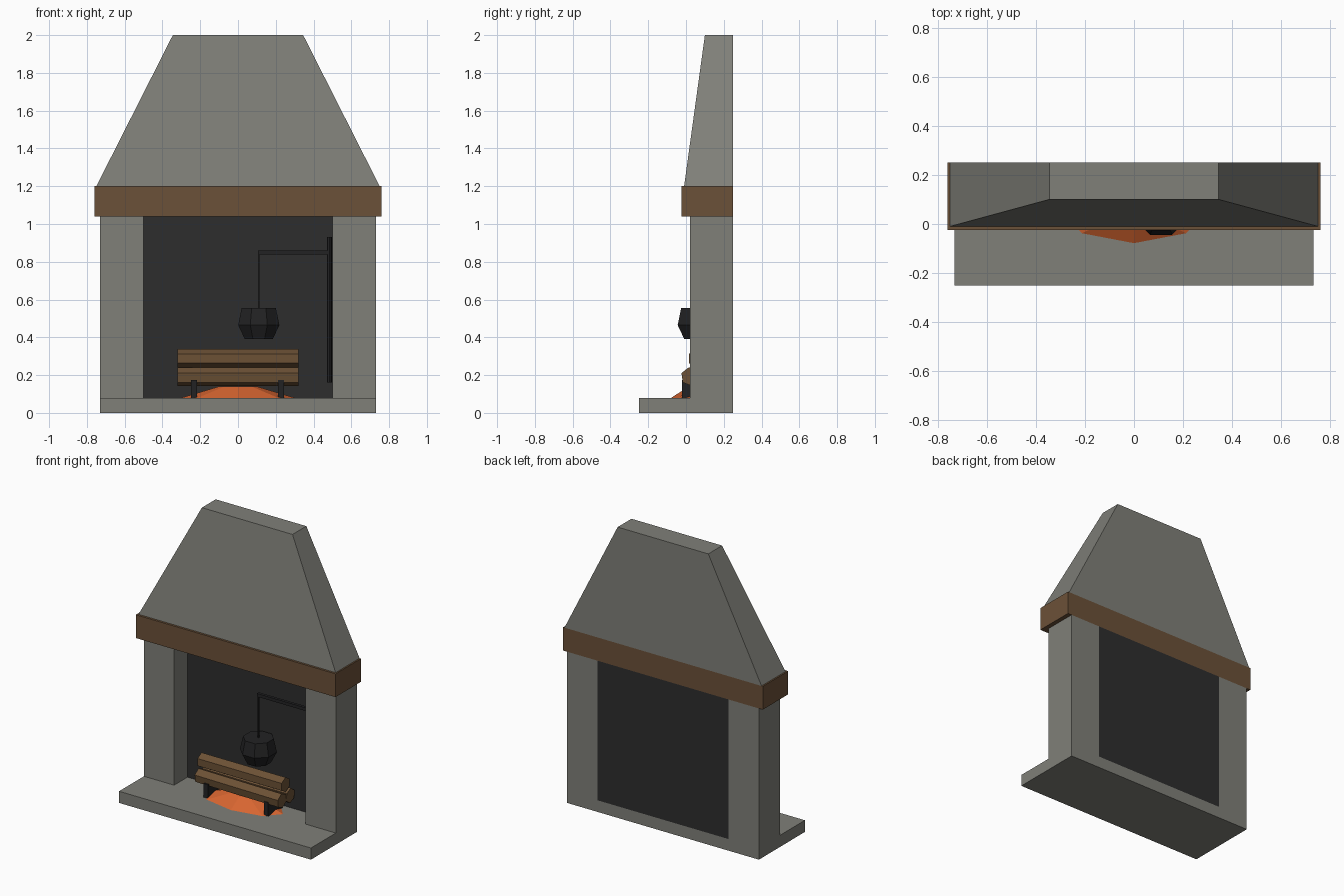
import bpy, math
from mathutils import Matrix

if "Cube" in bpy.data.objects:
    bpy.data.objects.remove(bpy.data.objects["Cube"])


def material(name, color):
    m = bpy.data.materials.new(name)
    m.diffuse_color = (*color, 1)
    m.use_nodes = True
    m.node_tree.nodes["Principled BSDF"].inputs["Base Color"].default_value = m.diffuse_color
    return m


STONE = material("grey stone", (0.215, 0.215, 0.19))
WOOD = material("mantel wood", (0.148, 0.082, 0.04))
LOG = material("log wood", (0.15, 0.083, 0.036))
SOOT = material("sooty wall", (0.027, 0.027, 0.027))
IRON = material("black iron", (0.016, 0.016, 0.017))
EMBER = material("glowing ember", (0.68, 0.13, 0.03))


def mesh_object(name, verts, faces, mat):
    me = bpy.data.meshes.new(name)
    me.from_pydata(verts, [], faces)
    me.materials.append(mat)
    ob = bpy.data.objects.new(name, me)
    bpy.context.collection.objects.link(ob)
    return ob


def loft(name, rings, mat):
    """Skin a stack of equal-sized rings, listed counter-clockwise from the bottom."""
    n = len(rings[0])
    faces = [tuple(reversed(range(n)))]
    for r in range(len(rings) - 1):
        for i in range(n):
            j = (i + 1) % n
            faces.append((r * n + i, r * n + j, (r + 1) * n + j, (r + 1) * n + i))
    top = (len(rings) - 1) * n
    faces.append(tuple(range(top, top + n)))
    return mesh_object(name, [v for ring in rings for v in ring], faces, mat)


def rect(x0, x1, y0, y1, z):
    return [(x0, y0, z), (x1, y0, z), (x1, y1, z), (x0, y1, z)]


def box(name, x0, x1, y0, y1, z0, z1, mat):
    return loft(name, [rect(x0, x1, y0, y1, z0), rect(x0, x1, y0, y1, z1)], mat)


def ngon(n, rx, ry, z, cx=0, cy=0, turn=0.0):
    return [(cx + rx * math.cos(turn + math.tau * i / n),
             cy + ry * math.sin(turn + math.tau * i / n), z) for i in range(n)]


# Stone surround
box("hearth_slab", -0.73, 0.73, -0.25, 0.25, 0, 0.08, STONE)
box("left_pillar", -0.73, -0.5, 0.02, 0.25, 0.08, 1.04, STONE)
box("right_pillar", 0.5, 0.73, 0.02, 0.25, 0.08, 1.04, STONE)
box("back_wall", -0.5, 0.5, 0.165, 0.25, 0.08, 1.04, SOOT)
box("mantel_beam", -0.76, 0.76, -0.025, 0.25, 1.04, 1.2, WOOD)
loft("chimney_hood", [rect(-0.75, 0.75, -0.01, 0.25, 1.2),
                      rect(-0.345, 0.345, 0.1, 0.25, 2.0)], STONE)

# Fire bed
CY = 0.06
loft("embers", [ngon(8, 0.3, 0.138, 0.08, cy=CY),
                ngon(8, 0.1, 0.045, 0.14, cy=CY)], EMBER)

# Log rests
for side, x in (("left", -0.232), ("right", 0.228)):
    box(side + "_log_rest", x - 0.016, x + 0.016, -0.02, 0.14, 0.08, 0.175, IRON)

# Six-sided logs lying along x
for name, y, z, yaw, roll in (("front_log", 0.028, 0.192, -1.0, 8),
                              ("back_log", 0.108, 0.192, 1.0, -6),
                              ("top_log", 0.06, 0.288, 0, 0)):
    log = loft(name, [ngon(6, 0.05, 0.05, -0.32), ngon(6, 0.05, 0.05, 0.32)], LOG)
    log.data.transform(Matrix.Translation((0, y, z))
                       @ Matrix.Rotation(math.radians(yaw), 4, 'Z')
                       @ Matrix.Rotation(math.radians(roll), 4, 'X')
                       @ Matrix.Rotation(math.pi / 2, 4, 'Y'))

# Swinging pot crane
PX, PY = 0.11, 0.065
loft("crane_post", [ngon(8, 0.0135, 0.0135, z, 0.484, PY) for z in (0.16, 0.93)], IRON)
box("crane_arm", PX - 0.005, 0.484, PY - 0.01, PY + 0.01, 0.838, 0.86, IRON)
box("pot_hanger", PX - 0.005, PX + 0.005, PY - 0.005, PY + 0.005, 0.55, 0.85, IRON)

# Eight-sided cooking pot
loft("cooking_pot", [ngon(8, r, r, z, PX, PY, math.pi / 8)
                     for r, z in ((0.08, 0.39), (0.118, 0.465), (0.098, 0.555))], IRON)
